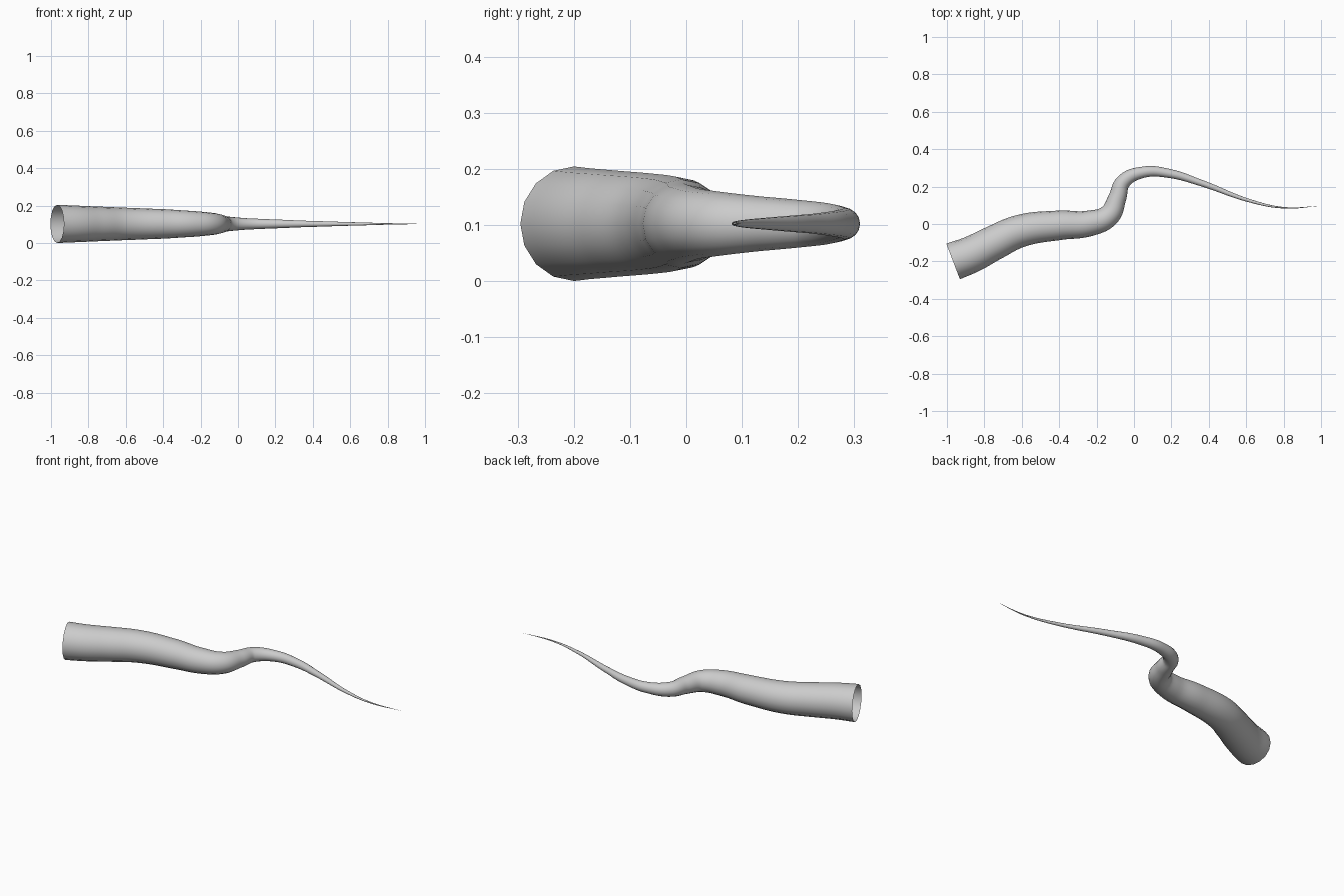
import bpy

if "Cube" in bpy.data.objects:
    bpy.data.objects.remove(bpy.data.objects["Cube"])

# Centreline points: x, y, tube radius
PATH = [
    (-0.967, -0.200, 0.102), (-0.87, -0.163, 0.098), (-0.755, -0.104, 0.093),
    (-0.61, -0.038, 0.087), (-0.40, -0.007, 0.079), (-0.24, 0.003, 0.069),
    (-0.135, 0.045, 0.059), (-0.089, 0.14, 0.048), (-0.058, 0.225, 0.040),
    (0.05, 0.277, 0.030), (0.19, 0.270, 0.024), (0.36, 0.219, 0.017),
    (0.62, 0.124, 0.009), (0.80, 0.087, 0.004), (1.0, 0.097, 0.0),
]
HEIGHT = 0.102

# Tapered open tube swept along a flat winding curve
curve = bpy.data.curves.new("tapered_tentacle", "CURVE")
curve.dimensions = "3D"
curve.fill_mode = "FULL"
curve.bevel_depth = 1.0
curve.bevel_resolution = 6
curve.resolution_u = 8
spline = curve.splines.new("BEZIER")
spline.bezier_points.add(len(PATH) - 1)
for point, (x, y, r) in zip(spline.bezier_points, PATH):
    point.co = (x, y, HEIGHT)
    point.radius = r
    point.handle_left_type = point.handle_right_type = "AUTO"

tentacle = bpy.data.objects.new("tapered_tentacle", curve)
bpy.context.collection.objects.link(tentacle)

# Bake to a smooth-shaded mesh
bpy.context.view_layer.objects.active = tentacle
tentacle.select_set(True)
bpy.ops.object.convert(target="MESH")
bpy.ops.object.shade_smooth()
